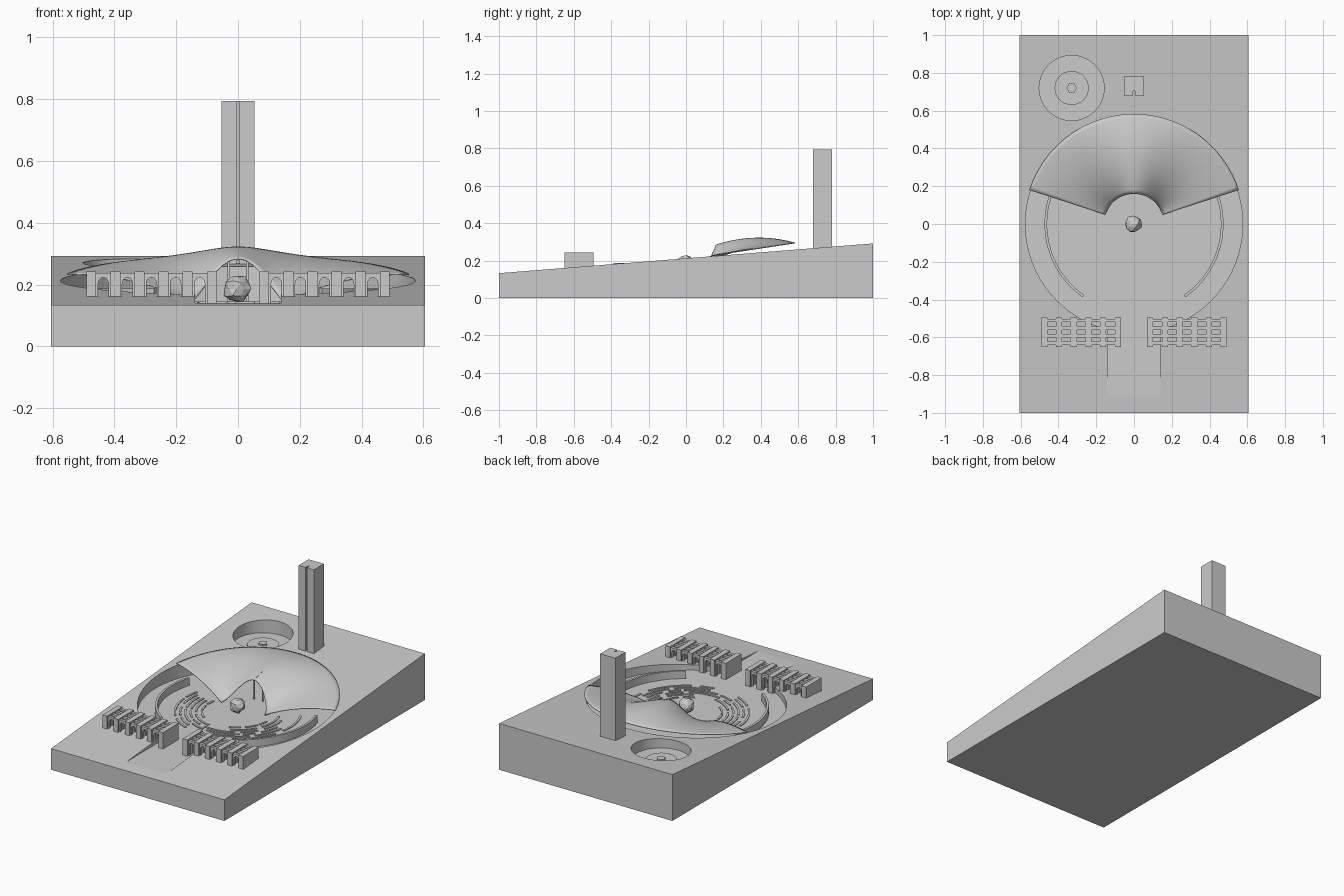
import bpy, bmesh, math, random
from mathutils import Vector

if "Cube" in bpy.data.objects:
    bpy.data.objects.remove(bpy.data.objects["Cube"])
random.seed(4)
FLOOR = 0.14


def ground(y):
    return 0.2125 + 0.0795 * y


def finish(name, bm):
    bmesh.ops.recalc_face_normals(bm, faces=bm.faces)
    me = bpy.data.meshes.new(name)
    bm.to_mesh(me)
    bm.free()
    ob = bpy.data.objects.new(name, me)
    bpy.context.collection.objects.link(ob)
    return ob


def prism(bm, pts, push):
    """Extrude a closed 3D outline along the push vector."""
    f = bm.faces.new([bm.verts.new(p) for p in pts])
    new = bmesh.ops.extrude_face_region(bm, geom=[f])["geom"]
    bmesh.ops.translate(bm, vec=Vector(push),
                        verts=[v for v in new if isinstance(v, bmesh.types.BMVert)])


def box(bm, x0, x1, y0, y1, z0, z1):
    prism(bm, [(x0, y0, z0), (x1, y0, z0), (x1, y1, z0), (x0, y1, z0)], (0, 0, z1 - z0))


def disc(bm, x, y, r, z0, z1, n=64):
    prism(bm, [(x + r * math.cos(2 * math.pi * i / n), y + r * math.sin(2 * math.pi * i / n), z0)
               for i in range(n)], (0, 0, z1 - z0))


def arc_wall(bm, r0, r1, a0, a1, z0, z1):
    n = max(2, int(abs(a1 - a0) / 4))
    angs = [math.radians(a0 + (a1 - a0) * i / n) for i in range(n + 1)]
    pts = [(r1 * math.cos(a), r1 * math.sin(a), z0) for a in angs]
    pts += [(r0 * math.cos(a), r0 * math.sin(a), z0) for a in reversed(angs)]
    prism(bm, pts, (0, 0, z1 - z0))


# sloping site block
bm = bmesh.new()
prism(bm, [(-0.605, -1, 0), (-0.605, 1, 0), (-0.605, 1, ground(1)), (-0.605, -1, ground(-1))],
      (1.21, 0, 0))
site = finish("sloping_site", bm)

# cutters: round plaza, entry path, round pit
cutters = []
bm = bmesh.new()
disc(bm, 0, 0, 0.575, FLOOR, 0.5, 96)
cutters.append(finish("plaza_cutter", bm))
bm = bmesh.new()
box(bm, -0.14, 0.14, -0.98, -0.3, FLOOR, 0.5)
cutters.append(finish("path_cutter", bm))
bm = bmesh.new()
disc(bm, -0.33, 0.72, 0.172, 0.2, 0.5)
cutters.append(finish("pit_cutter", bm))
for c in cutters:
    m = site.modifiers.new("cut", "BOOLEAN")
    m.operation, m.solver, m.object = "DIFFERENCE", "EXACT", c
    c.hide_render = True
bpy.context.view_layer.update()
site_mesh = bpy.data.meshes.new_from_object(site.evaluated_get(bpy.context.evaluated_depsgraph_get()))
site.modifiers.clear()
site.data = site_mesh
for c in cutters:
    bpy.data.objects.remove(c)

# stepped centre of the pit
bm = bmesh.new()
disc(bm, -0.33, 0.72, 0.09, 0.195, 0.208, 48)
disc(bm, -0.33, 0.72, 0.027, 0.2, 0.218, 6)
finish("pit_steps", bm)

# tower with a slot in its front
bm = bmesh.new()
prism(bm, [(x, y, 0.2) for x, y in [(-0.053, 0.68), (-0.005, 0.68), (-0.005, 0.705), (0.005, 0.705),
      (0.005, 0.68), (0.053, 0.68), (0.053, 0.78), (-0.053, 0.78)]], (0, 0, 0.595))
finish("tower", bm)

# canopy shell: fan from a low scalloped inner edge to a tilted outer rim
bm = bmesh.new()
NA, NR = 64, 20
grid = []
for i in range(NA + 1):
    a = math.radians(18 + 144 * i / NA)
    t = abs(i / NA - 0.5) * 2
    hump = (1 + math.cos(math.pi * t)) / 2
    z_in = 0.145 + 0.138 * hump
    z_out = 0.206 + 0.152 * 0.582 * math.sin(a)
    row = []
    for j in range(NR + 1):
        s = j / NR
        r = 0.16 + 0.422 * s
        f = 1 - (1 - s) ** (2.2 - 1.2 * hump)
        z = z_in + (z_out - z_in) * f + 0.128 * s * (1 - s) * hump ** 2
        row.append(bm.verts.new((r * math.cos(a), r * math.sin(a), z)))
    grid.append(row)
for i in range(NA):
    for j in range(NR):
        bm.faces.new((grid[i][j], grid[i][j + 1], grid[i + 1][j + 1], grid[i + 1][j]))
canopy = finish("canopy", bm)
m = canopy.modifiers.new("thickness", "SOLIDIFY")
m.thickness, m.offset = 0.004, 0
for p in canopy.data.polygons:
    p.use_smooth = True

# thin ridge rib along the canopy crest
bm = bmesh.new()
top = []
for j in range(15):
    s = j / 14 * 0.73
    top.append((0.16 + 0.422 * s, 0.283 + 0.0115 * s + 0.128 * s * (1 - s) + 0.003 * (1 - s)))
prism(bm, [(-0.002, y, z) for y, z in top] + [(-0.002, y, z - 0.008) for y, z in reversed(top)],
      (0.004, 0, 0))
finish("canopy_ridge", bm)

# slim posts below the canopy
bm = bmesh.new()
for sx in (-1, 1):
    box(bm, sx * 0.03 - 0.004, sx * 0.03 + 0.004, 0.2, 0.208, FLOOR - 0.005, 0.275)
finish("canopy_posts", bm)

# curved screen walls on both sides of the plaza
bm = bmesh.new()
arc_wall(bm, 0.46, 0.474, 162, 235, FLOOR - 0.005, 0.188)
arc_wall(bm, 0.46, 0.474, -55, 18, FLOOR - 0.005, 0.188)
finish("screen_walls", bm)

# broken rings of low benches
bm = bmesh.new()
for r in (0.2, 0.235, 0.265, 0.295, 0.325, 0.355):
    a = 165 + random.uniform(0, 10)
    while a < 355:
        span = random.uniform(12, 45)
        if not 262 < a + span / 2 < 278:
            arc_wall(bm, r, r + 0.012, a, a + span, FLOOR - 0.003, FLOOR + 0.005)
        a += span + random.uniform(3, 10)
finish("bench_rings", bm)

# faceted central rock
bm = bmesh.new()
bmesh.ops.create_icosphere(bm, subdivisions=2, radius=0.046)
for v in bm.verts:
    v.co *= random.uniform(0.88, 1.08)
    v.co += Vector((-0.004, 0, 0.186))
finish("centre_rock", bm)

# colonnades: six piers per side with rows of arched panels between
piers, arches = bmesh.new(), bmesh.new()
for side in (-1, 1):
    for i in range(6):
        x = side * (0.085 + 0.078 * i)
        box(piers, x - 0.016, x + 0.016, -0.65, -0.495, 0.13, 0.243)
        if i == 5:
            continue
        c, w, h = x + side * 0.039, 0.024, 0.017
        outline = [(w, 0.13), (w, 0.237), (-w, 0.237), (-w, 0.13), (-h, 0.13)]
        outline += [(-h * math.cos(k * math.pi / 10), 0.2 + 0.023 * math.sin(k * math.pi / 10))
                    for k in range(11)]
        outline.append((h, 0.13))
        for k in range(4):
            y = -0.64 + 0.04 * k
            prism(arches, [(c + px, y, pz) for px, pz in outline], (0, 0.018, 0))
finish("colonnade_piers", piers)
finish("colonnade_arches", arches)
